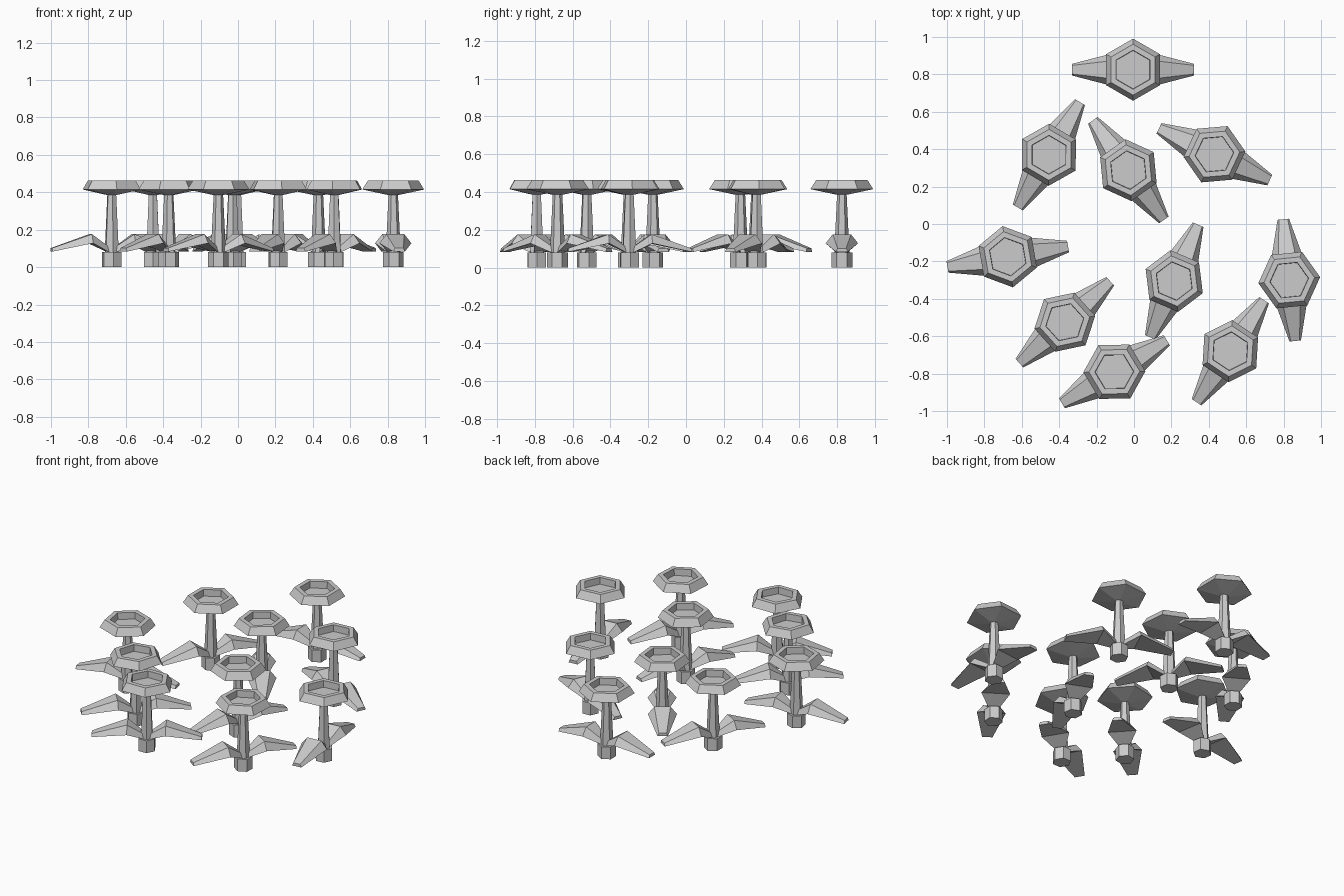
import bpy, bmesh
from math import cos, sin, pi, radians

if "Cube" in bpy.data.objects:
    bpy.data.objects.remove(bpy.data.objects["Cube"])


def mesh_from_rings(name, loops):
    """Each loop is a list of closed point rings, skinned and capped at both ends."""
    bm = bmesh.new()
    for rings in loops:
        vs = [[bm.verts.new(p) for p in ring] for ring in rings]
        n = len(vs[0])
        for a, b in zip(vs, vs[1:]):
            for i in range(n):
                j = (i + 1) % n
                bm.faces.new((a[i], a[j], b[j], b[i]))
        bm.faces.new(vs[0][::-1])
        bm.faces.new(vs[-1])
    bmesh.ops.recalc_face_normals(bm, faces=bm.faces)
    me = bpy.data.meshes.new(name)
    bm.to_mesh(me)
    bm.free()
    return me


def hexagon(r, z):
    return [(r * cos(pi / 6 + i * pi / 3), r * sin(pi / 6 + i * pi / 3), z) for i in range(6)]


def lathe(name, profile):
    return mesh_from_rings(name, [[hexagon(r, z) for r, z in profile]])


# Leaf sections: distance out, bottom half width, bottom z, top half width, top z
SECTIONS = [(0.02, 0.03, 0.08, 0.02, 0.11),
            (0.115, 0.086, 0.128, 0.048, 0.176),
            (0.327, 0.031, 0.083, 0.023, 0.102)]


def leaf_rings(side):
    return [[(side * x, -wb, zb), (side * x, wb, zb), (side * x, wt, zt), (side * x, -wt, zt)]
            for x, wb, zb, wt, zt in SECTIONS]


# Shared part meshes
parts = {
    "flower_base": lathe("flower_base", [(0.055, 0), (0.055, 0.08)]),
    "flower_stem": lathe("flower_stem", [(0.04, 0.08), (0.025, 0.395)]),
    # Cup-shaped head with a recessed centre
    "flower_head": lathe("flower_head", [(0.03, 0.386), (0.166, 0.415), (0.136, 0.463),
                                         (0.104, 0.463), (0.102, 0.42)]),
    "flower_leaves": mesh_from_rings("flower_leaves", [leaf_rings(1), leaf_rings(-1)]),
}

# x, y, turn in degrees for each flower
flowers = [(-0.005, 0.825, 0), (-0.455, 0.37, 59.5), (-0.03, 0.288, 125.5),
           (0.43, 0.373, -25), (-0.675, -0.175, 9.6), (-0.37, -0.525, 42),
           (-0.105, -0.79, 31), (0.215, -0.305, 67), (0.83, -0.30, 95.6),
           (0.515, -0.68, 56.5)]

for i, (x, y, turn) in enumerate(flowers, 1):
    for name, me in parts.items():
        ob = bpy.data.objects.new(f"{name}_{i}", me)
        ob.location = (x, y, 0)
        ob.rotation_euler.z = radians(turn)
        bpy.context.collection.objects.link(ob)
